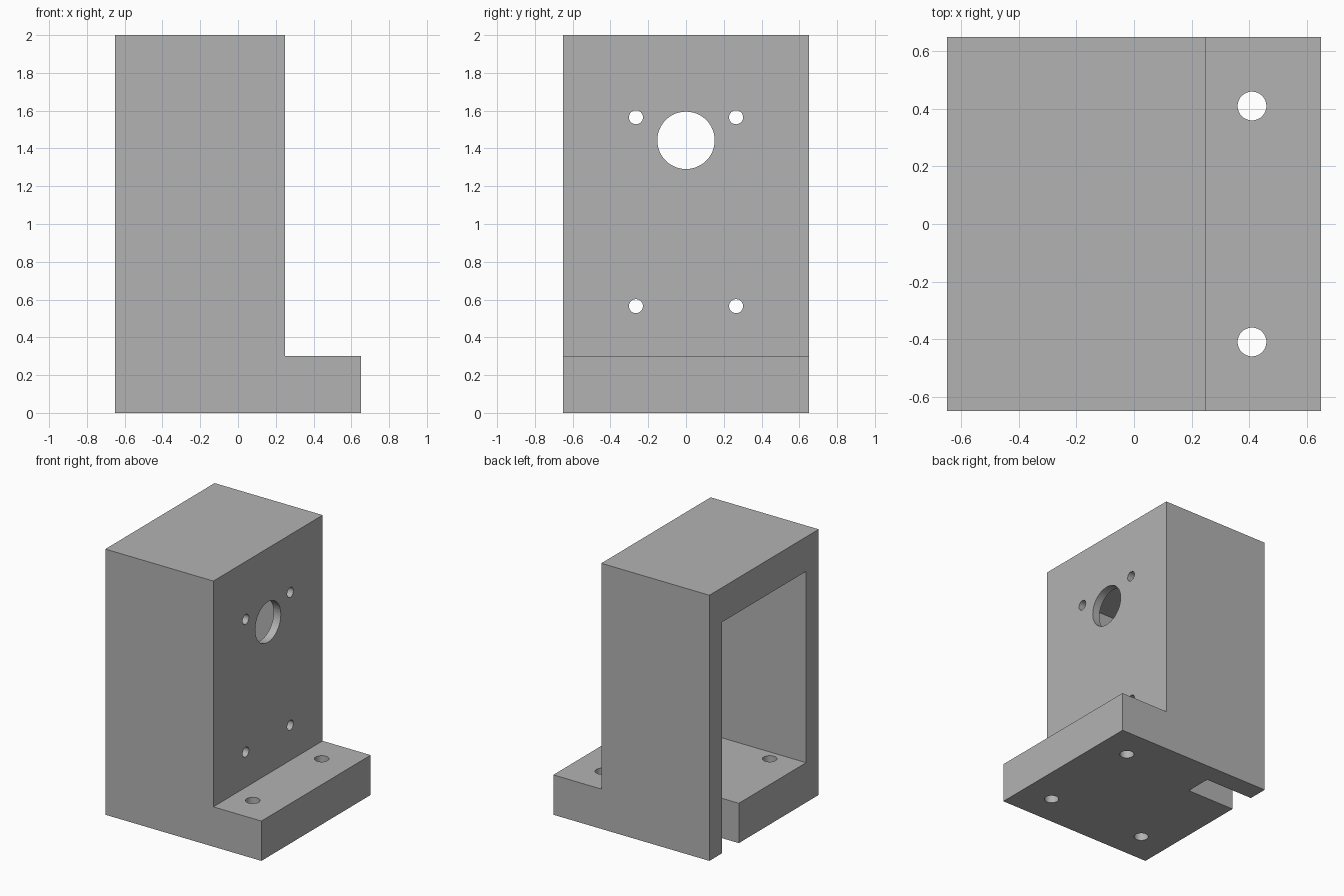
import bpy
import bmesh
import math
from mathutils import Matrix, Vector

if "Cube" in bpy.data.objects:
    bpy.data.objects.remove(bpy.data.objects["Cube"], do_unlink=True)

grey = bpy.data.materials.new("plain_grey")
grey.use_nodes = True
colour = (0.45, 0.45, 0.45, 1)
grey.diffuse_color = colour
grey.node_tree.nodes["Principled BSDF"].inputs["Base Color"].default_value = colour


def make_object(name, bm):
    mesh = bpy.data.meshes.new(name)
    bmesh.ops.recalc_face_normals(bm, faces=bm.faces)
    bm.to_mesh(mesh)
    bm.free()
    mesh.materials.append(grey)
    obj = bpy.data.objects.new(name, mesh)
    bpy.context.collection.objects.link(obj)
    return obj


def box(name, low, high):
    bm = bmesh.new()
    low, high = Vector(low), Vector(high)
    size = Matrix.Diagonal((*(high - low), 1))
    bmesh.ops.create_cube(bm, size=1, matrix=Matrix.Translation((low + high) / 2) @ size)
    return make_object(name, bm)


def rod(name, centre, radius, length, axis="Z"):
    bm = bmesh.new()
    turn = Matrix.Rotation(math.pi / 2, 4, "Y") if axis == "X" else Matrix()
    bmesh.ops.create_cone(bm, cap_ends=True, segments=48, radius1=radius, radius2=radius,
                          depth=length, matrix=Matrix.Translation(centre) @ turn)
    return make_object(name, bm)


# Bracket body: L-shaped side profile extruded across the width
HALF, FACE, FLOOR, HEIGHT = 0.65, 0.25, 0.3, 2.0
profile = [(-HALF, 0), (HALF, 0), (HALF, FLOOR), (FACE, FLOOR), (FACE, HEIGHT), (-HALF, HEIGHT)]
bm = bmesh.new()
side = bm.faces.new([bm.verts.new((x, -HALF, z)) for x, z in profile])
extruded = bmesh.ops.extrude_face_region(bm, geom=[side])["geom"]
bmesh.ops.translate(bm, vec=(0, 2 * HALF, 0),
                    verts=[v for v in extruded if isinstance(v, bmesh.types.BMVert)])
bracket = make_object("motor_bracket", bm)

# Open cavity and the cable slot through one side of the floor
cutters = [
    box("cavity_cutter", (-0.8, -0.5, FLOOR), (0.19, 0.5, 1.74)),
    box("cable_slot_cutter", (-0.8, 0.3, -0.1), (-0.25, 0.5, 0.5)),
]

# Shaft opening and screw holes in the front plate
cutters.append(rod("shaft_hole_cutter", (FACE, 0, 1.443), 0.152, 0.4, "X"))
for y in (-0.265, 0.265):
    for z in (0.565, 1.565):
        cutters.append(rod("screw_hole_cutter", (FACE, y, z), 0.037, 0.4, "X"))

# Mounting holes in the base
for x, y in ((0.41, 0.41), (0.41, -0.41), (-0.41, -0.41)):
    cutters.append(rod("base_hole_cutter", (x, y, 0.15), 0.05, 0.6))

# Cut every opening, then discard the cutters
bpy.ops.object.select_all(action="DESELECT")
bracket.select_set(True)
bpy.context.view_layer.objects.active = bracket
for cutter in cutters:
    cutter.hide_render = True
    cut = bracket.modifiers.new(cutter.name, "BOOLEAN")
    cut.operation = "DIFFERENCE"
    cut.solver = "EXACT"
    cut.object = cutter
    bpy.ops.object.modifier_apply(modifier=cut.name)
    bpy.data.objects.remove(cutter, do_unlink=True)

bpy.ops.object.shade_smooth_by_angle(angle=math.radians(30))
